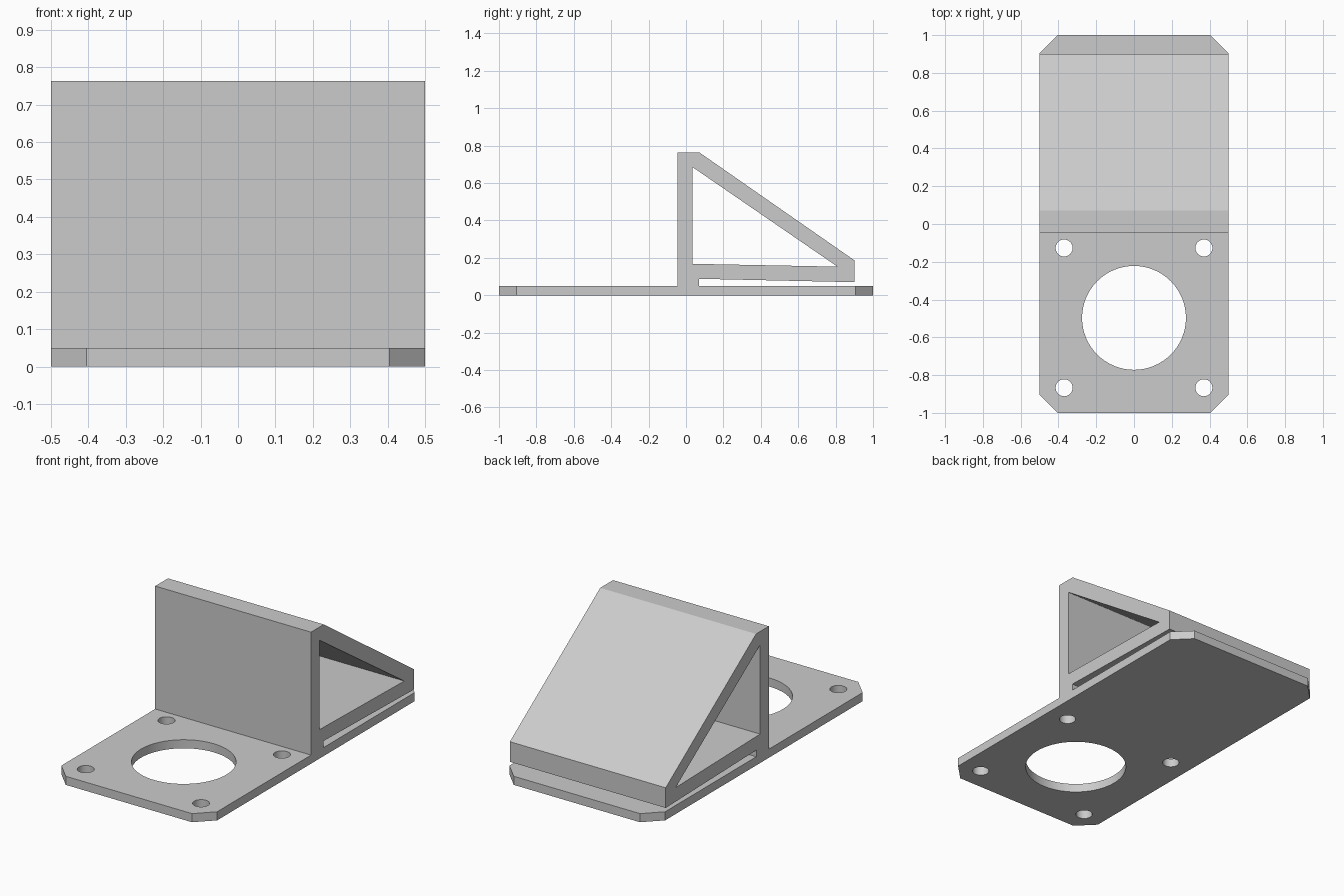
import bpy, bmesh, math
from mathutils import Matrix, Vector

cube = bpy.data.objects.get("Cube")
if cube:
    bpy.data.objects.remove(cube, do_unlink=True)

grey = bpy.data.materials.new("light_grey")
grey.use_nodes = True
grey.diffuse_color = (0.6, 0.6, 0.6, 1)
grey.node_tree.nodes["Principled BSDF"].inputs["Base Color"].default_value = (0.6, 0.6, 0.6, 1)


def circle(cx, cy, r, n):
    return [(cx + r * math.cos(2 * math.pi * i / n),
             cy + r * math.sin(2 * math.pi * i / n)) for i in range(n)]


def extruded_profile(name, loops, depth, matrix):
    """Fill an outline with holes, extrude it along local z, then place it."""
    bm = bmesh.new()
    for loop in loops:
        verts = [bm.verts.new((u, v, 0)) for u, v in loop]
        for i, vert in enumerate(verts):
            bm.edges.new((verts[i - 1], vert))
    bmesh.ops.triangle_fill(bm, use_beauty=True, use_dissolve=False, edges=bm.edges[:])
    result = bmesh.ops.extrude_face_region(bm, geom=bm.faces[:], use_keep_orig=True)
    moved = [g for g in result["geom"] if isinstance(g, bmesh.types.BMVert)]
    bmesh.ops.translate(bm, verts=moved, vec=Vector((0, 0, depth)))
    bmesh.ops.recalc_face_normals(bm, faces=bm.faces[:])
    bmesh.ops.transform(bm, matrix=matrix, verts=bm.verts[:])
    mesh = bpy.data.meshes.new(name)
    bm.to_mesh(mesh)
    bm.free()
    mesh.materials.append(grey)
    obj = bpy.data.objects.new(name, mesh)
    bpy.context.collection.objects.link(obj)
    bpy.ops.object.select_all(action="DESELECT")
    obj.select_set(True)
    bpy.context.view_layer.objects.active = obj
    bpy.ops.object.shade_smooth_by_angle(angle=math.radians(25))
    return obj


# Base plate with chamfered corners, a large bore and four screw holes
plate_top = 0.05
outline = [(-0.5, -0.905), (-0.405, -1), (0.405, -1), (0.5, -0.905),
           (0.5, 0.905), (0.405, 1), (-0.405, 1), (-0.5, 0.905)]
holes = [circle(0, -0.497, 0.275, 64)]
holes += [circle(x, y, 0.045, 32) for x in (-0.37, 0.37) for y in (-0.867, -0.127)]
extruded_profile("base_plate", [outline] + holes, plate_top, Matrix.Identity(4))

# Hollow triangular bracket, drawn in (y, z) and extruded across x
bracket = [(-0.045, plate_top), (-0.045, 0.763), (0.072, 0.763), (0.9, 0.187),
           (0.9, 0.07), (0.07, 0.088), (0.07, plate_top)]
window = [(0.035, 0.168), (0.035, 0.685), (0.81, 0.153)]
# Local x, y, z become world y, z, x
across = Matrix(((0, 0, 1, -0.5), (1, 0, 0, 0), (0, 1, 0, 0), (0, 0, 0, 1)))
extruded_profile("triangular_bracket", [bracket, window], 1.0, across)
